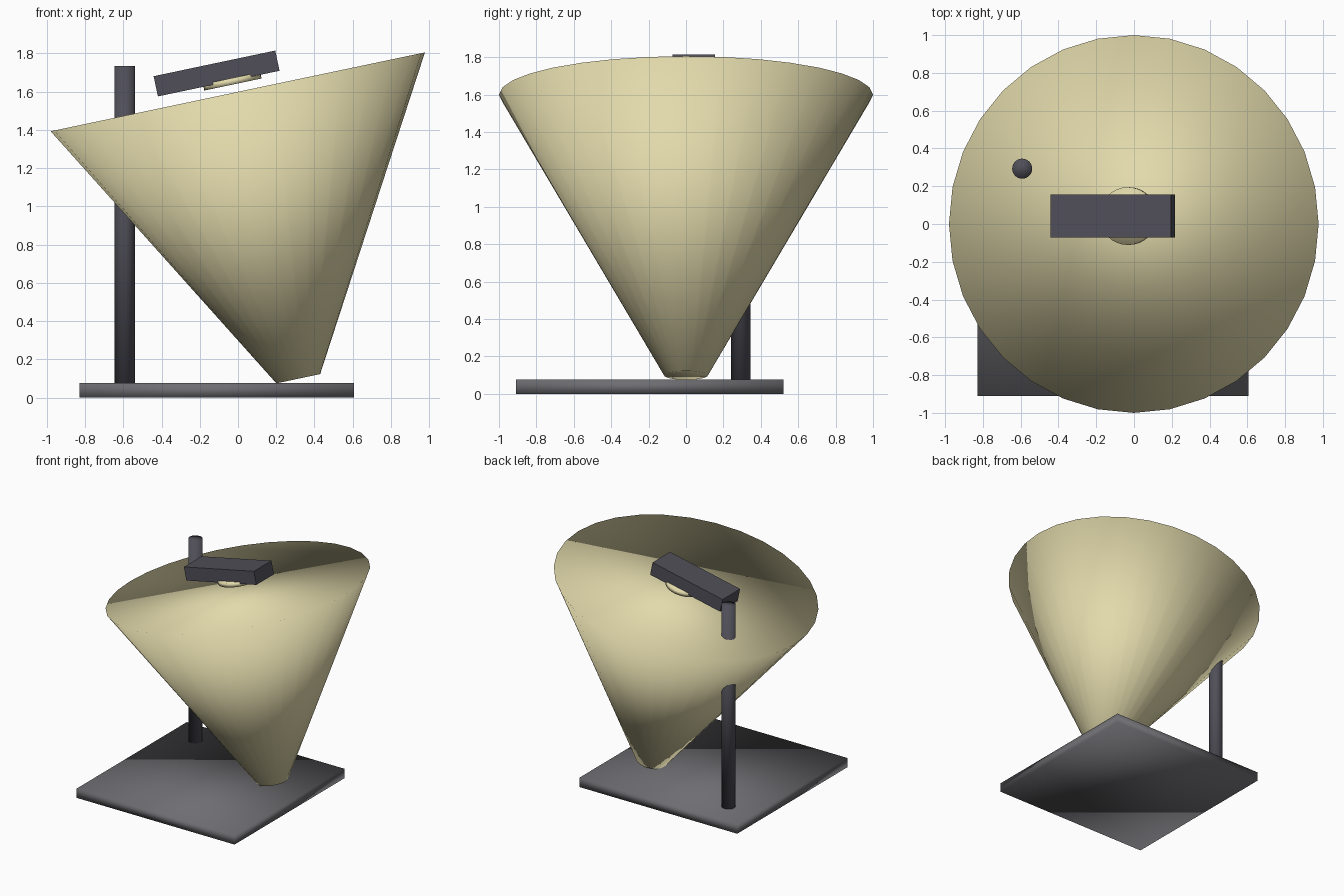
import bpy, bmesh, math
from mathutils import Matrix

if "Cube" in bpy.data.objects:
    bpy.data.objects.remove(bpy.data.objects["Cube"])

TILT = math.radians(-11.9)  # shared lean of the lamp head and its beam


def material(name, rgb):
    m = bpy.data.materials.new(name)
    m.diffuse_color = (*rgb, 1.0)
    m.use_nodes = True
    m.node_tree.nodes["Principled BSDF"].inputs["Base Color"].default_value = m.diffuse_color
    return m


cream = material("warm_cream", (0.76, 0.70, 0.41))
slate = material("dark_slate", (0.080, 0.078, 0.098))
grey = material("mid_grey", (0.155, 0.152, 0.165))


def finish(bm, name, mat, loc, tilt=0.0, smooth=True):
    me = bpy.data.meshes.new(name)
    for f in bm.faces:
        f.smooth = smooth
    bm.to_mesh(me)
    bm.free()
    me.materials.append(mat)
    ob = bpy.data.objects.new(name, me)
    ob.location = loc
    ob.rotation_euler = (0, tilt, 0)
    bpy.context.collection.objects.link(ob)
    return ob


def box(name, mat, loc, size, tilt=0.0, smooth=False):
    bm = bmesh.new()
    bmesh.ops.create_cube(bm, size=1.0, matrix=Matrix.Diagonal((*size, 1.0)))
    return finish(bm, name, mat, loc, tilt, smooth)


def cone(name, mat, loc, r_bottom, r_top, depth, tilt=0.0):
    bm = bmesh.new()
    bmesh.ops.create_cone(bm, cap_ends=True, segments=32, radius1=r_bottom,
                          radius2=r_top, depth=depth)
    return finish(bm, name, mat, loc, tilt)


# Square floor plate with softened shading
box("base_plate", grey, (-0.112, -0.195, 0.038), (1.435, 1.43, 0.076), smooth=True)

# Upright post
cone("post", slate, (-0.592, 0.293, 0.895), 0.053, 0.053, 1.68)

# Tilted lamp head and the round lens set into its underside
box("lamp_head", slate, (-0.112, 0.042, 1.695), (0.65, 0.228, 0.108), TILT)
cone("lens", cream, (-0.03, 0.042, 1.654), 0.153, 0.153, 0.034, TILT)

# Large solid tapered body, wide end up
cone("tapered_body", cream, (0.157, 0.0, 0.849), 0.117, 1.0, 1.533, TILT)
